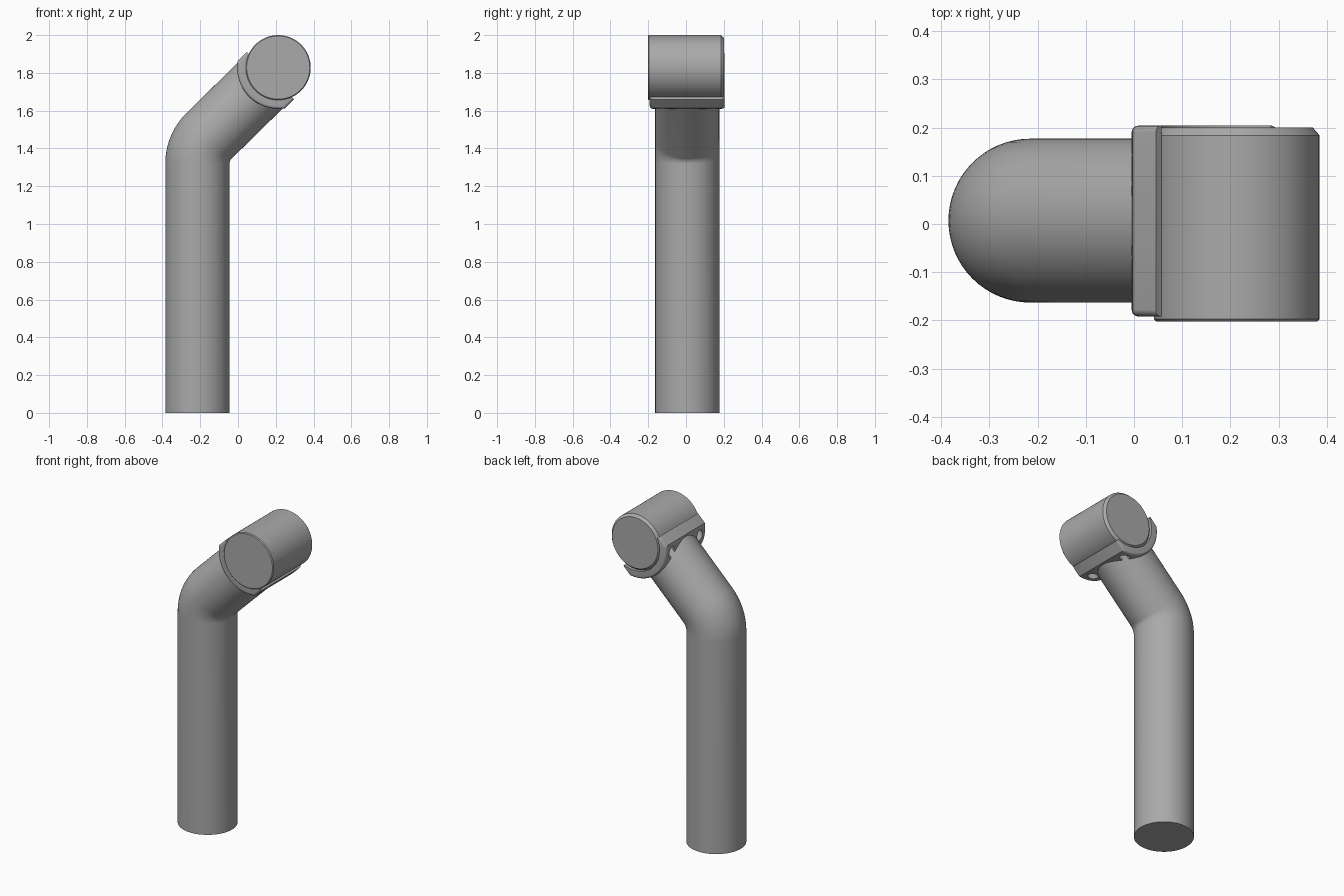
import bpy, bmesh
from math import sin, cos, pi, radians, asin, sqrt
from mathutils import Vector, Matrix

if "Cube" in bpy.data.objects:
    bpy.data.objects.remove(bpy.data.objects["Cube"])

grey = bpy.data.materials.new("plain grey")
grey.use_nodes = True
grey.diffuse_color = (0.4, 0.4, 0.4, 1)
grey.node_tree.nodes["Principled BSDF"].inputs["Base Color"].default_value = (0.4, 0.4, 0.4, 1)

HEAD = Vector((0.213, 0, 1.828))      # centre of the cross cylinder
MID_Y = 0.007                         # centre line of tube and saddle
TUBE_R, HEAD_R, SADDLE_R = 0.17, 0.172, 0.218
AXIS = Vector((1, 0, 1)).normalized()     # direction of the upper tube
ACROSS = Vector((1, 0, -1)).normalized()  # sideways to it


def finish(bm, name):
    bmesh.ops.recalc_face_normals(bm, faces=bm.faces)
    mesh = bpy.data.meshes.new(name)
    bm.to_mesh(mesh)
    bm.free()
    mesh.materials.append(grey)
    obj = bpy.data.objects.new(name, mesh)
    bpy.context.collection.objects.link(obj)
    return obj


def smooth(obj):
    bpy.ops.object.select_all(action='DESELECT')
    obj.select_set(True)
    bpy.context.view_layer.objects.active = obj
    bpy.ops.object.shade_smooth_by_angle(angle=radians(32))


def loft(name, rings):
    """Skin a list of point rings and cap both ends."""
    bm = bmesh.new()
    rows = [[bm.verts.new(p) for p in ring] for ring in rings]
    n = len(rows[0])
    for a, b in zip(rows, rows[1:]):
        for i in range(n):
            j = (i + 1) % n
            bm.faces.new((a[i], a[j], b[j], b[i]))
    bm.faces.new(rows[0])
    bm.faces.new(rows[-1])
    return finish(bm, name)


def circle(centre, u, v, r, n=64):
    return [centre + u * r * cos(2 * pi * i / n) + v * r * sin(2 * pi * i / n) for i in range(n)]


# Bent tube: straight post, 45 degree bend, short upper run
Y = Vector((0, 1, 0))
bend = Vector((-0.01, MID_Y, 1.32))
bend_r = 0.205
stations = [(Vector((bend.x - bend_r, MID_Y, 0)), Vector((1, 0, 0)))]
for k in range(13):
    a = radians(45) * k / 12
    out = Vector((-cos(a), 0, sin(a)))
    stations.append((bend + out * bend_r, -out))
stations.append((HEAD + Y * MID_Y - AXIS * 0.12, ACROSS))
smooth(loft("bent_tube", [circle(c, u, Y, TUBE_R) for c, u in stations]))

# Cross cylinder with a fine front chamfer and a wider back one
ends = [(-0.202, HEAD_R - 0.005), (-0.197, HEAD_R), (0.184, HEAD_R), (0.2, HEAD_R - 0.014)]
smooth(loft("cross_cylinder",
            [circle(HEAD + Y * y, Vector((1, 0, 0)), Vector((0, 0, 1)), r, 96) for y, r in ends]))

# Saddle: flat sides, round underside, hollow that hugs the cylinder
HALF, TIP = 0.177, -0.06


def arc(r, w, n):
    """Points (across, along) of the lower arc of radius r between -w and w."""
    m = asin(w / r)
    return [(r * sin(m * t), -r * cos(m * t)) for t in (2 * i / n - 1 for i in range(n + 1))]


inner_w = sqrt(HEAD_R ** 2 - TIP ** 2)
section = [(-HALF, TIP)] + arc(SADDLE_R, HALF, 32) + [(HALF, TIP)]
section += arc(HEAD_R, inner_w, 32)[::-1]
saddle = loft("saddle", [[HEAD + ACROSS * s + AXIS * t + Y * y for s, t in section]
                         for y in (-0.192, 0.204)])

# Round the outer rim of both saddle ends
bm = bmesh.new()
bm.from_mesh(saddle.data)


def on_rim(v):
    p = v.co - HEAD
    s, t = p.dot(ACROSS), p.dot(AXIS)
    return abs(s) > HALF - 0.002 or sqrt(s * s + t * t) > SADDLE_R - 0.005


rim = [e for e in bm.edges if all(on_rim(v) for v in e.verts)
       and abs(e.verts[0].co.y - e.verts[1].co.y) < 0.001]
bmesh.ops.bevel(bm, geom=rim, offset=0.014, segments=4, profile=0.5, affect='EDGES')
bm.to_mesh(saddle.data)
bm.free()

# Four screw recesses around the tube
bm = bmesh.new()
turn = Matrix((ACROSS, Y, AXIS)).transposed().to_4x4()
for s in (-0.134, 0.134):
    for y in (-0.137, 0.137):
        place = Matrix.Translation(HEAD + ACROSS * s + Y * (y + MID_Y) - AXIS * 0.19) @ turn
        bmesh.ops.create_cone(bm, cap_ends=True, segments=32, radius1=0.028, radius2=0.028,
                              depth=0.11, matrix=place)
cutter = finish(bm, "screw_hole_cutter")
cutter.hide_render = True
cut = saddle.modifiers.new("screw holes", 'BOOLEAN')
cut.object = cutter
cut.operation = 'DIFFERENCE'
cut.solver = 'EXACT'
bpy.context.view_layer.objects.active = saddle
bpy.ops.object.modifier_apply(modifier=cut.name)
bpy.data.objects.remove(cutter)
smooth(saddle)
